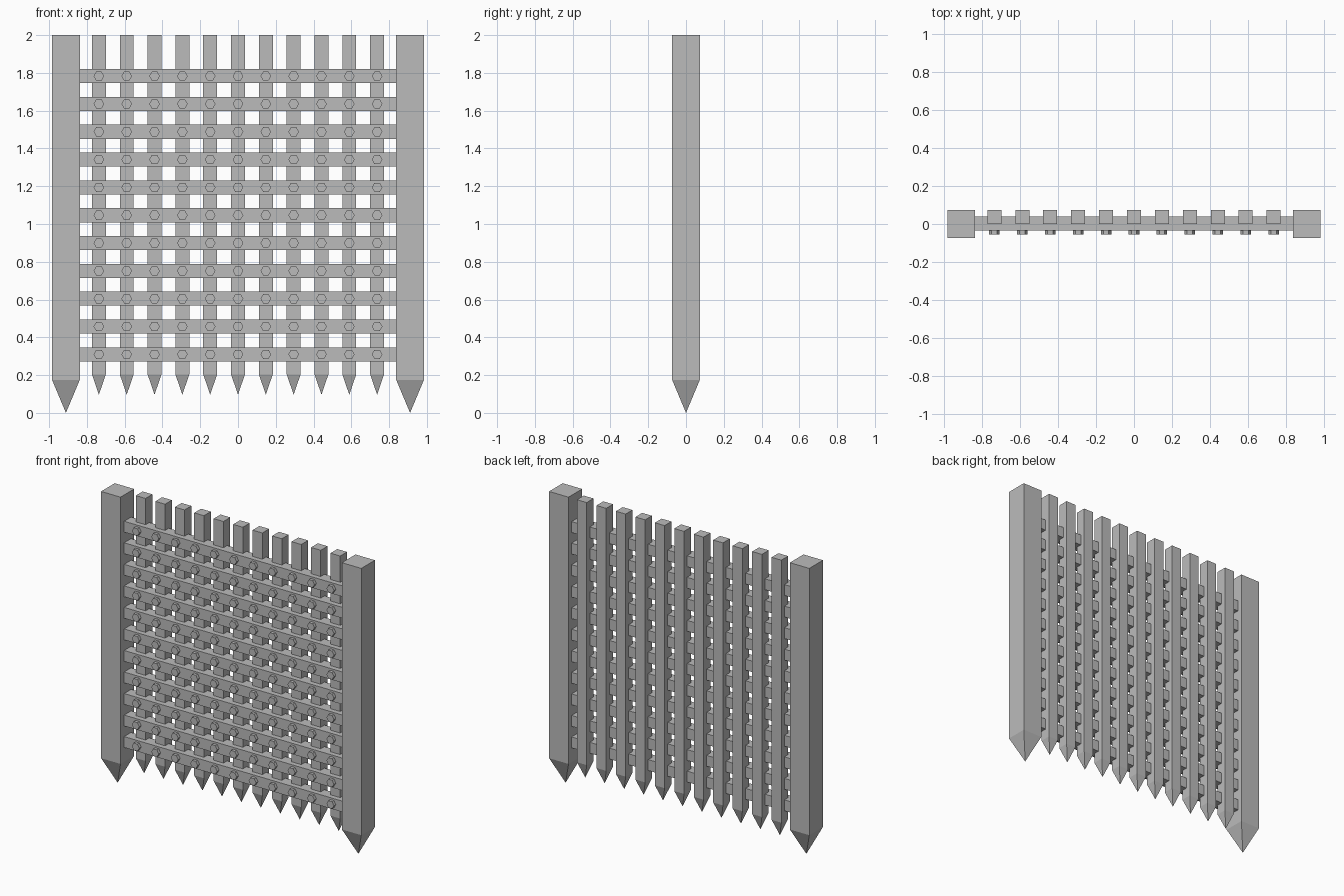
import bpy, bmesh, math
from mathutils import Matrix

if "Cube" in bpy.data.objects:
    bpy.data.objects.remove(bpy.data.objects["Cube"])

iron = bpy.data.materials.new("iron_grey")
iron.diffuse_color = (0.5, 0.5, 0.5, 1)
iron.use_nodes = True
iron.node_tree.nodes["Principled BSDF"].inputs["Base Color"].default_value = iron.diffuse_color


def finish(name, bm):
    bmesh.ops.recalc_face_normals(bm, faces=bm.faces)
    mesh = bpy.data.meshes.new(name)
    bm.to_mesh(mesh)
    bm.free()
    mesh.materials.append(iron)
    bpy.context.collection.objects.link(bpy.data.objects.new(name, mesh))


def box(bm, x, y, z, sx, sy, sz):
    m = Matrix.Translation((x, y, z)) @ Matrix.Diagonal((sx, sy, sz, 1))
    return bmesh.ops.create_cube(bm, size=1, matrix=m)["verts"]


def spiked_bar(name, x, y, width, shoulder, tip, top=2.0):
    """Square bar whose bottom face is pulled down to a point."""
    bm = bmesh.new()
    box(bm, x, y, (shoulder + top) / 2, width, width, top - shoulder)
    bottom = min(bm.faces, key=lambda f: f.calc_center_median().z)
    point = bmesh.ops.poke(bm, faces=[bottom])["verts"][0]
    point.co.z = tip
    finish(name, bm)


STEP = 0.1473
columns = [(i - 5) * STEP for i in range(11)]
rows = [0.31 + i * STEP for i in range(11)]

# Heavy side posts
for side, x in (("left", -0.911), ("right", 0.911)):
    spiked_bar(side + "_post", x, 0, 0.147, 0.175, 0.0)

# Upright spiked bars
for i, x in enumerate(columns):
    spiked_bar(f"upright_bar_{i + 1}", x, 0.037, 0.0735, 0.204, 0.096)

# Crossbars and their hexagonal bolts
for i, z in enumerate(rows):
    bm = bmesh.new()
    box(bm, 0, 0.003, z, 1.677, 0.0745, 0.0745)
    finish(f"crossbar_{i + 1}", bm)

    bm = bmesh.new()
    for x in columns:
        m = Matrix.Translation((x, -0.043, z)) @ Matrix.Rotation(math.pi / 2, 4, 'X') \
            @ Matrix.Rotation(math.pi / 6, 4, 'Z')
        bmesh.ops.create_cone(bm, cap_ends=True, segments=6, radius1=0.028,
                              radius2=0.028, depth=0.024, matrix=m)
    # Keep hexagon corners pointing sideways
    first = [v for v in bm.verts if abs(v.co.x - columns[0]) < 0.04]
    if max(v.co.x for v in first) - columns[0] < 0.027:
        for x in columns:
            vs = [v for v in bm.verts if abs(v.co.x - x) < 0.04]
            bmesh.ops.rotate(bm, verts=vs, cent=(x, 0, z),
                             matrix=Matrix.Rotation(math.pi / 6, 3, 'Y'))
    finish(f"bolt_row_{i + 1}", bm)
